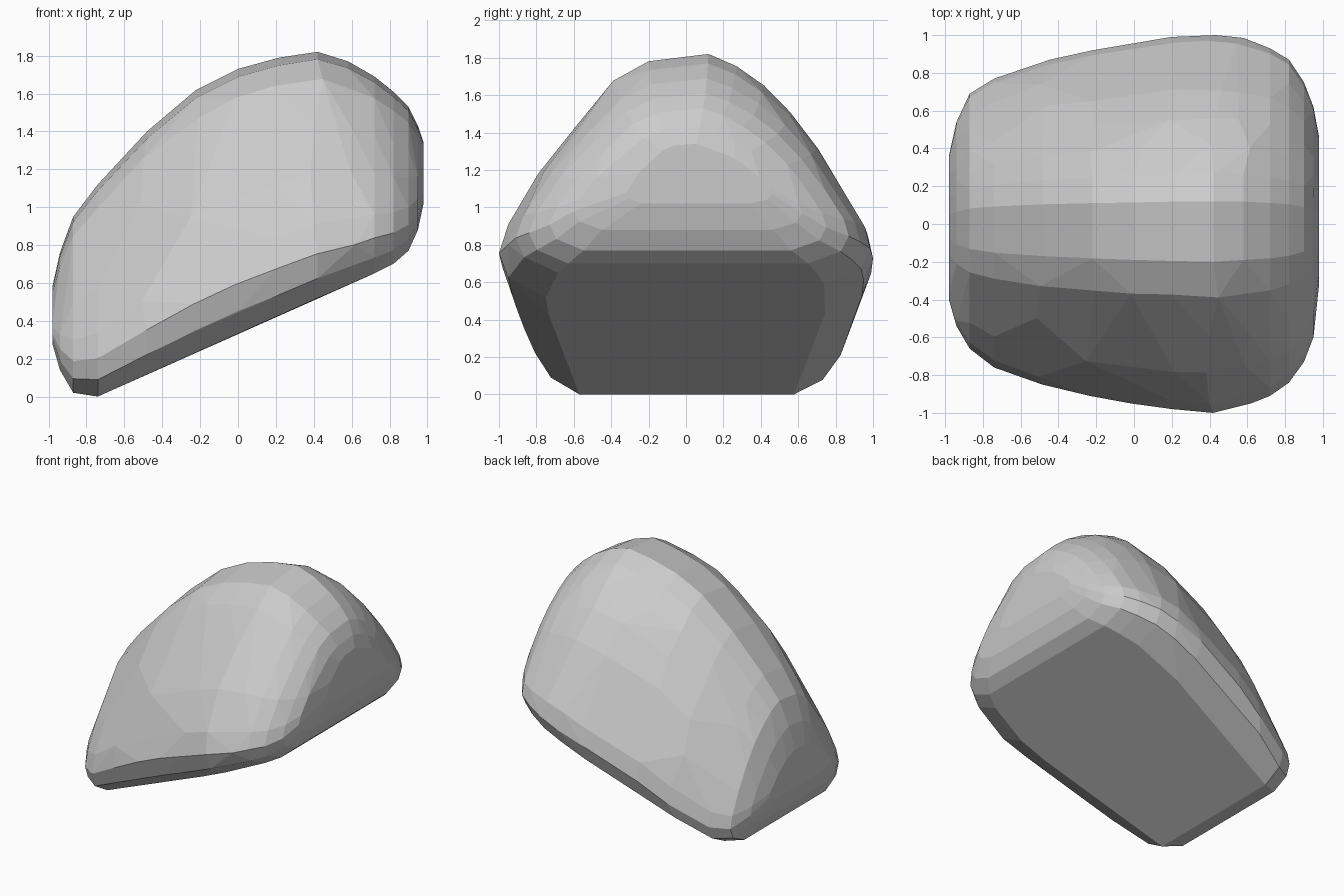
import bpy, bmesh, random

random.seed(4)

# Cross-sections along the boulder: x, bottom z, top z, front y, back y
stations = [
    (-0.98, 0.28, 0.58, -0.40, 0.36),
    (-0.94, 0.14, 0.76, -0.54, 0.54),
    (-0.87, 0.02, 0.95, -0.66, 0.69),
    (-0.74, 0.00, 1.12, -0.76, 0.77),
    (-0.48, 0.12, 1.40, -0.85, 0.87),
    (-0.22, 0.24, 1.62, -0.91, 0.92),
    (0.00, 0.34, 1.73, -0.95, 0.95),
    (0.22, 0.43, 1.79, -0.98, 0.99),
    (0.42, 0.52, 1.82, -1.00, 1.00),
    (0.58, 0.59, 1.77, -0.95, 0.985),
    (0.72, 0.65, 1.69, -0.91, 0.93),
    (0.82, 0.70, 1.61, -0.84, 0.87),
    (0.90, 0.77, 1.53, -0.73, 0.75),
    (0.95, 0.88, 1.43, -0.60, 0.62),
    (0.98, 1.02, 1.34, -0.32, 0.46),
]

# Section outline as fractions: (share of half width, share of height)
back_side = [(0.75, 0.0), (0.95, 0.07), (1.0, 0.16), (0.97, 0.26), (0.86, 0.43),
             (0.72, 0.61), (0.57, 0.76), (0.42, 0.87), (0.27, 0.95), (0.12, 1.0)]
front_side = [(0.75, 0.0), (0.95, 0.08), (1.0, 0.18), (0.95, 0.30), (0.80, 0.51),
              (0.60, 0.70), (0.39, 0.89), (0.20, 0.97)]

bm = bmesh.new()
for i, (x, z0, z1, y_front, y_back) in enumerate(stations):
    inner = 0 < i < len(stations) - 1
    for y_ext, side in ((y_back, back_side), (y_front, front_side)):
        for w, h in side:
            # small chips break up the regular section lines
            chip = random.uniform(0.975, 1.0) if 0.3 < h < 0.96 else 1.0
            dx = random.uniform(-0.04, 0.04) if inner and 0.1 < h < 0.9 and abs(x) < 0.7 else 0
            bm.verts.new((x + dx, y_ext * w * chip, z0 + (z1 - z0) * h))

# Wrap the sections in one faceted skin
res = bmesh.ops.convex_hull(bm, input=bm.verts[:])
junk = {v for v in res["geom_interior"] + res["geom_unused"]
        if isinstance(v, bmesh.types.BMVert) and not v.link_faces}
bmesh.ops.delete(bm, geom=list(junk), context='VERTS')
bmesh.ops.remove_doubles(bm, verts=bm.verts[:], dist=0.03)
bmesh.ops.dissolve_limit(bm, angle_limit=0.06, verts=bm.verts[:], edges=bm.edges[:])
bmesh.ops.recalc_face_normals(bm, faces=bm.faces[:])

mesh = bpy.data.meshes.new("boulder")
bm.to_mesh(mesh)
bm.free()
boulder = bpy.data.objects.new("boulder", mesh)
bpy.context.collection.objects.link(boulder)
